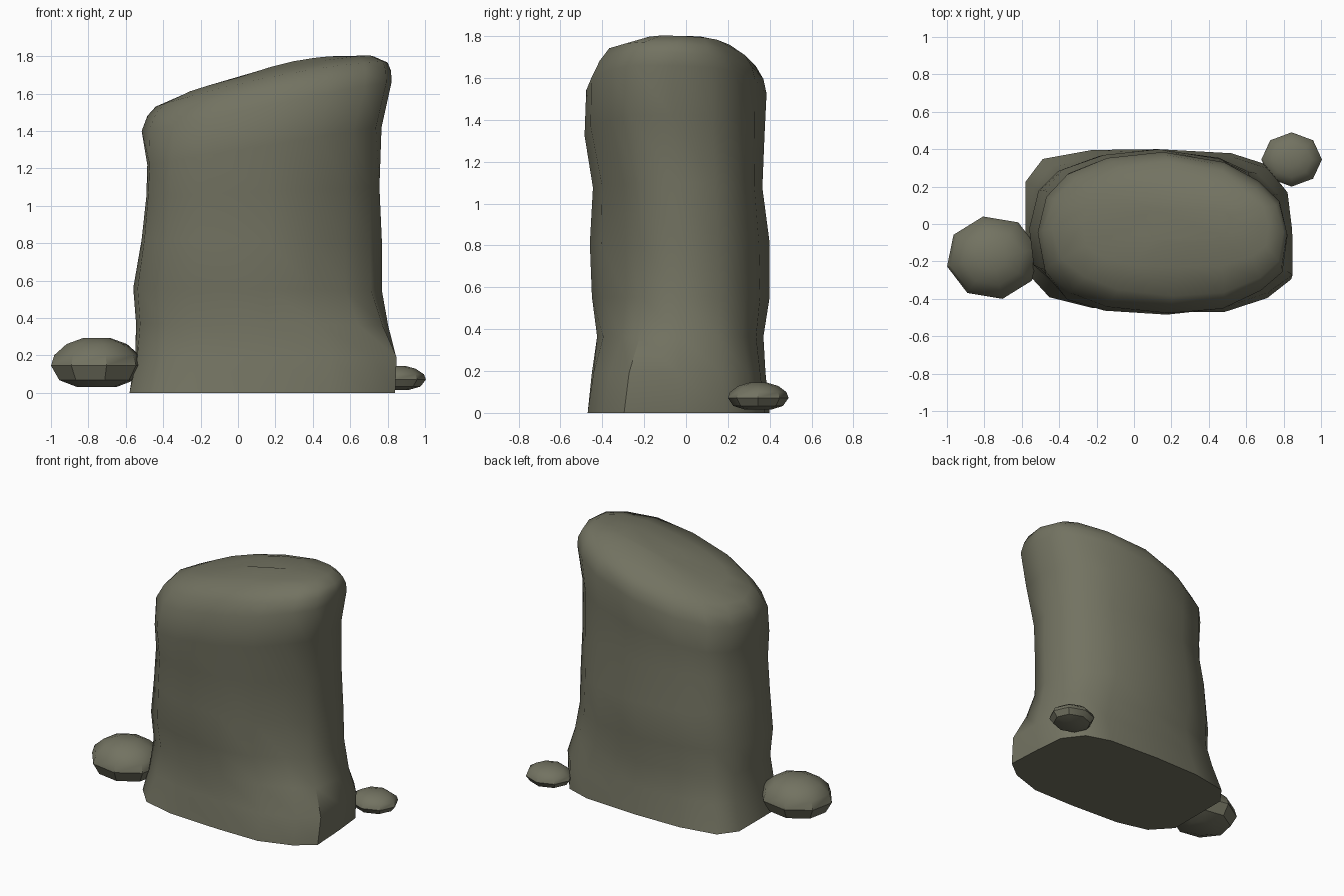
import bpy, bmesh, math

if "Cube" in bpy.data.objects:
    bpy.data.objects.remove(bpy.data.objects["Cube"])

stone = bpy.data.materials.new("mossy grey stone")
stone.diffuse_color = (0.17, 0.17, 0.12, 1)
stone.use_nodes = True
stone.node_tree.nodes["Principled BSDF"].inputs["Base Color"].default_value = stone.diffuse_color


def loft(name, rings, angle):
    """Bridge rings of equal point count and cap both ends."""
    bm = bmesh.new()
    loops = [[bm.verts.new(p) for p in r] for r in rings]
    n = len(loops[0])
    for a, b in zip(loops, loops[1:]):
        for i in range(n):
            j = (i + 1) % n
            bm.faces.new((a[i], a[j], b[j], b[i]))
    bm.faces.new(loops[0][::-1])
    bm.faces.new(loops[-1])
    bmesh.ops.recalc_face_normals(bm, faces=bm.faces)
    me = bpy.data.meshes.new(name)
    bm.to_mesh(me)
    bm.free()
    ob = bpy.data.objects.new(name, me)
    bpy.context.collection.objects.link(ob)
    me.materials.append(stone)
    bpy.ops.object.select_all(action='DESELECT')
    ob.select_set(True)
    bpy.context.view_layer.objects.active = ob
    bpy.ops.object.shade_smooth_by_angle(angle=math.radians(angle))
    return ob


# Main boulder: blocky base outline and rounder top outline, in -1..1
base = [(1, -.6), (.82, -.83), (.5, -1), (.05, -1), (-.5, -.95), (-.82, -.82),
        (-1, -.5), (-1, 0), (-1, .6), (-.87, .88), (-.5, .99), (0, 1),
        (.55, .95), (.8, .82), (.95, .5), (.98, .0)]
top = [(.97, -.5), (.82, -.76), (.5, -.97), (.05, -1), (-.45, -.95), (-.76, -.8),
       (-.95, -.5), (-1, 0), (-.93, .42), (-.77, .74), (-.45, .94), (0, 1),
       (.5, .9), (.8, .65), (.95, .38), (1, -.05)]

# left z, right z, left x, right x, front y, back y, top blend, arch, y tilt
levels = [
    (0, 0, -.58, .84, -.47, .40, 0, 0, 0),
    (.19, .19, -.55, .86, -.45, .38, 0, 0, 0),
    (.37, .36, -.545, .815, -.425, .37, .1, 0, 0),
    (.56, .55, -.56, .78, -.45, .40, .15, 0, 0),
    (.82, .80, -.515, .78, -.46, .40, .2, 0, 0),
    (1.05, 1.10, -.49, .765, -.445, .365, .3, 0, 0),
    (1.22, 1.42, -.485, .775, -.485, .375, .4, 0, 0),
    (1.40, 1.66, -.515, .825, -.477, .385, .7, 0, .005),
    (1.48, 1.72, -.485, .82, -.435, .37, .9, .01, .015),
    (1.53, 1.765, -.44, .80, -.385, .335, 1, .025, .018),
    (1.60, 1.80, -.28, .72, -.23, .23, 1, .025, .01),
    (1.70, 1.80, .05, .52, -.10, .11, 1, .02, 0),
]
# how far each corner is worn inward per level:
# front right, front left, back right, back left
wear = [(0, 0, 0, 0), (.02, -.03, -.01, .03), (.07, -.045, -.03, .06),
        (.12, -.045, -.05, .08), (.13, -.02, -.06, .06), (.10, 0, -.03, .05),
        (.06, 0, .04, .04), (.04, .04, .05, .04), (.03, .05, .05, .05),
        (.02, .05, .05, .05), (0, 0, 0, 0), (0, 0, 0, 0)]
rings = []
for (zl, zr, xl, xr, yf, yb, t, arch, tilt), worn in zip(levels, wear):
    ring = []
    for (bu, bv), (tu, tv) in zip(base, top):
        u, v = bu + (tu - bu) * t, bv + (tv - bv) * t
        d = worn[(2 if v > 0 else 0) + (1 if u < 0 else 0)]
        d *= .71 * min(1, (u * v / .66) ** 2)
        ring.append(((xl + xr) / 2 + u * (xr - xl) / 2 - math.copysign(d, u),
                     (yf + yb) / 2 + v * (yb - yf) / 2 - math.copysign(d, v),
                     zl + (zr - zl) * (u + 1) / 2 + arch * (1 - u * u) - tilt * v))
    rings.append(ring)
loft("boulder", rings, 48)


# Small stones: flattened lumps with a flat underside
def pebble(name, cx, cy, rx, ry, z0, z1, turn):
    rows = [(.42, 0), (.82, .14), (1, .43), (.93, .64), (.66, .86), (.3, .98)]
    rings = []
    for s, h in rows:
        ring = []
        for i in range(8):
            a = math.radians(turn + 45 * i)
            ring.append((cx + s * rx * math.cos(a), cy + s * ry * math.sin(a),
                         z0 + (z1 - z0) * h))
        rings.append(ring)
    loft(name, rings, 35)


pebble("left_stone", -.755, -.18, .25, .225, .03, .298, 12)
pebble("right_stone", .843, .345, .162, .145, .015, .147, 0)
